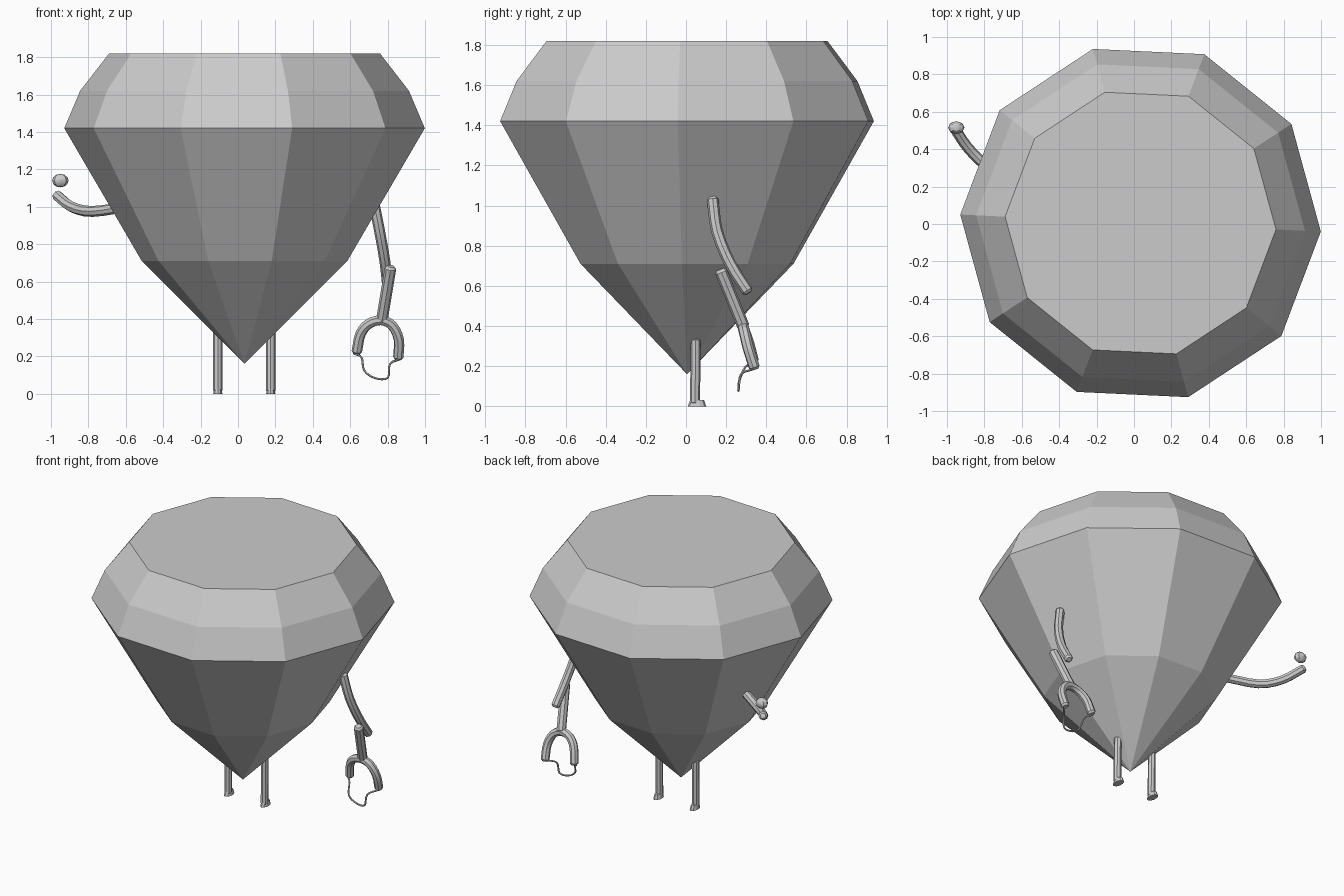
import bpy, bmesh, math
from mathutils import Vector, Matrix

cube = bpy.data.objects.get("Cube")
if cube:
    bpy.data.objects.remove(cube, do_unlink=True)

grey = bpy.data.materials.new("stone_grey")
grey.use_nodes = True
colour = (0.6, 0.6, 0.6, 1)
grey.diffuse_color = colour
grey.node_tree.nodes["Principled BSDF"].inputs["Base Color"].default_value = colour


def finish(name, bm, smooth=False):
    bmesh.ops.recalc_face_normals(bm, faces=bm.faces)
    mesh = bpy.data.meshes.new(name)
    bm.to_mesh(mesh)
    bm.free()
    mesh.materials.append(grey)
    obj = bpy.data.objects.new(name, mesh)
    bpy.context.collection.objects.link(obj)
    if smooth:
        bpy.ops.object.select_all(action='DESELECT')
        obj.select_set(True)
        bpy.context.view_layer.objects.active = obj
        bpy.ops.object.shade_smooth_by_angle(angle=math.radians(30))
    return obj


def loft(bm, rings):
    for a, b in zip(rings, rings[1:]):
        n = len(a)
        for i in range(n):
            bm.faces.new((a[i], a[(i + 1) % n], b[(i + 1) % n], b[i]))


def spline(points, steps):
    """Catmull-Rom path through the points."""
    p = [Vector(q) for q in points]
    p = [2 * p[0] - p[1]] + p + [2 * p[-1] - p[-2]]
    path = []
    for a, b, c, d in zip(p, p[1:], p[2:], p[3:]):
        for k in range(steps):
            t = k / steps
            path.append(0.5 * (2 * b + (c - a) * t + (2 * a - 5 * b + 4 * c - d) * t * t
                               + (3 * b - a - 3 * c + d) * t ** 3))
    return path + [p[-2]]


def tube(name, points, radius, steps=3, sides=8):
    """Rod along a path with bevelled ends."""
    path = spline(points, steps)
    bm = bmesh.new()
    last = len(path) - 1
    tangents = [(path[min(i + 1, last)] - path[max(i - 1, 0)]).normalized()
                for i in range(last + 1)]
    stations = [(c, t, radius) for c, t in zip(path, tangents)]
    bevel = radius * 0.45
    stations.insert(0, (path[0] - tangents[0] * bevel, tangents[0], radius * 0.6))
    stations.append((path[-1] + tangents[-1] * bevel, tangents[-1], radius * 0.6))
    u = tangents[0].orthogonal().normalized()
    rings = []
    for centre, t, r in stations:
        u = (u - t * u.dot(t)).normalized()
        v = t.cross(u)
        angles = [math.tau * i / sides for i in range(sides)]
        rings.append([bm.verts.new(centre + r * (math.cos(a) * u + math.sin(a) * v))
                      for a in angles])
    loft(bm, rings)
    bm.faces.new(rings[0])
    bm.faces.new(rings[-1])
    return finish(name, bm, True)


# Ten-sided cut gem body
bm = bmesh.new()
centre = Vector((0.035, 0.005, 0))
rings = []
for r, z in ((0.55, 0.71), (0.965, 1.42), (0.88, 1.62), (0.725, 1.82)):
    ring = []
    for i in range(10):
        a = math.radians(36 * i - 2.7)
        ring.append(bm.verts.new(centre + Vector((r * math.cos(a), r * math.sin(a), z))))
    rings.append(ring)
loft(bm, rings)
bm.faces.new(rings[-1])
tip = bm.verts.new(centre + Vector((0, 0, 0.16)))
for i in range(10):
    bm.faces.new((tip, rings[0][(i + 1) % 10], rings[0][i]))
finish("gem_body", bm)

# Legs and feet
for side, x in (("right", -0.108), ("left", 0.175)):
    tube(side + "_leg", [(x, 0.045, 0.02), (x, 0.048, 0.33)], 0.025, 1)
    bm = bmesh.new()
    bmesh.ops.create_cone(bm, cap_ends=True, segments=10, radius1=1, radius2=0.75, depth=1,
                          matrix=Matrix.Translation((x, 0.055, 0.016))
                          @ Matrix.Diagonal((0.026, 0.046, 0.032, 1)))
    finish(side + "_foot", bm)

# Right arm, raised behind, with a ball above its tip
tube("right_arm", [(-0.6, 0.2, 1.0), (-0.78, 0.305, 0.975),
                   (-0.89, 0.41, 1.0), (-0.967, 0.525, 1.06)], 0.029)
bm = bmesh.new()
bmesh.ops.create_uvsphere(bm, u_segments=8, v_segments=6, radius=1,
                          matrix=Matrix.Translation((-0.95, 0.515, 1.14))
                          @ Matrix.Diagonal((0.044, 0.035, 0.036, 1)))
finish("right_ball", bm, True)

# Left arm in two rods
tube("left_upper_arm", [(0.725, 0.133, 1.03), (0.757, 0.155, 0.87),
                        (0.785, 0.22, 0.71), (0.80, 0.305, 0.575)], 0.029)
tube("left_forearm", [(0.815, 0.175, 0.67), (0.77, 0.285, 0.4)], 0.031, 1)

# Open claw hand with a thin hanging loop
tube("left_hand", [(0.635, 0.335, 0.225), (0.655, 0.31, 0.32), (0.70, 0.29, 0.375),
                   (0.765, 0.285, 0.393), (0.825, 0.292, 0.365), (0.86, 0.31, 0.29),
                   (0.857, 0.34, 0.195)], 0.028)
tube("hand_loop", [(0.62, 0.335, 0.215), (0.66, 0.295, 0.195), (0.675, 0.265, 0.125),
                   (0.73, 0.262, 0.085), (0.80, 0.262, 0.085), (0.813, 0.275, 0.16),
                   (0.865, 0.335, 0.185)], 0.006, 4, 6)
